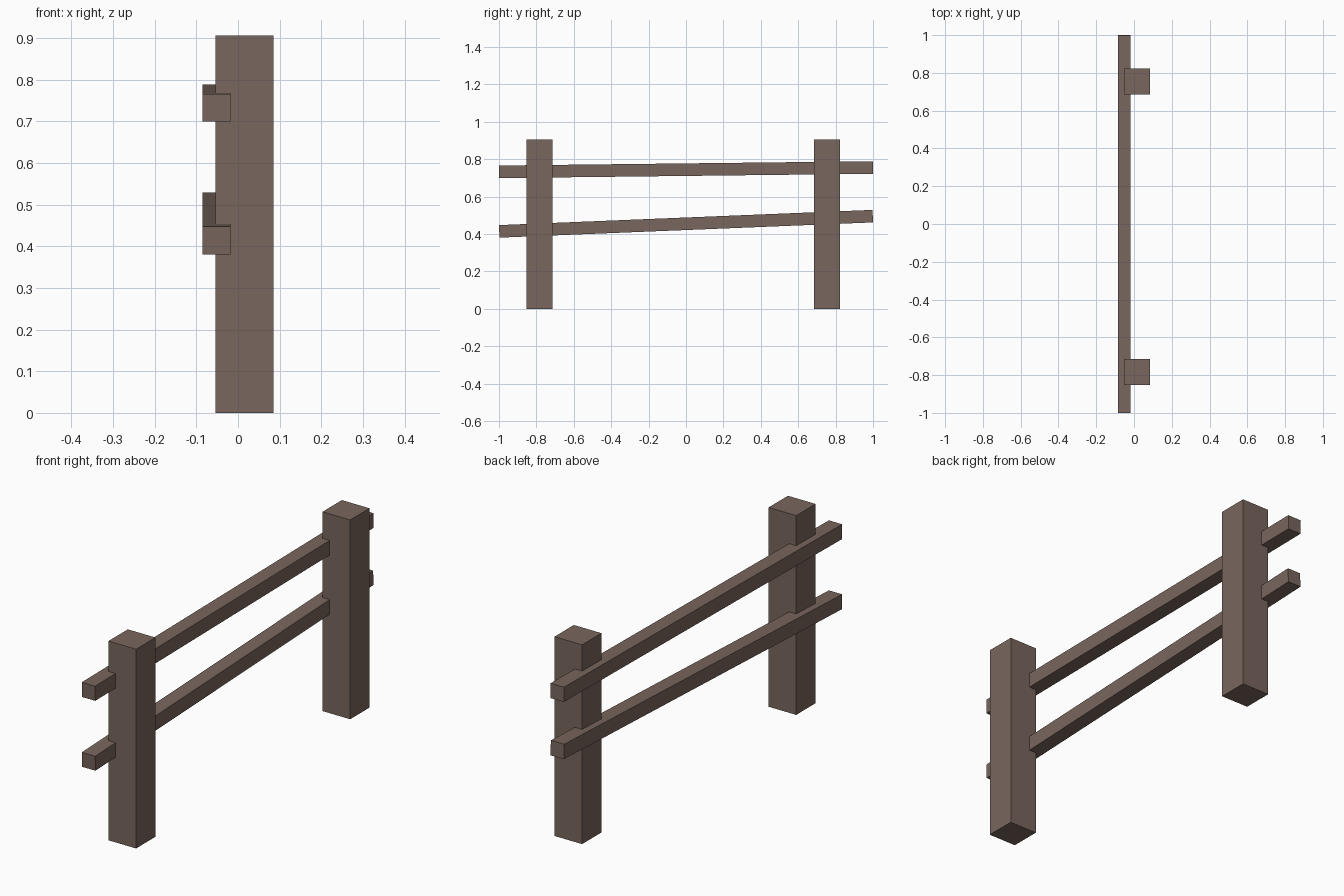
import bpy, math

if "Cube" in bpy.data.objects:
    bpy.data.objects.remove(bpy.data.objects["Cube"])

wood = bpy.data.materials.new("brown_wood")
wood.diffuse_color = (0.19, 0.133, 0.11, 1)
wood.use_nodes = True
wood.node_tree.nodes["Principled BSDF"].inputs["Base Color"].default_value = wood.diffuse_color


def box(name, center, size, tilt=0.0):
    bpy.ops.mesh.primitive_cube_add(size=1, location=center)
    ob = bpy.context.object
    ob.name = name
    ob.scale = size
    ob.rotation_euler.x = tilt
    ob.data.materials.append(wood)


# Upright posts
for name, y in (("front_post", -0.784), ("back_post", 0.754)):
    box(name, (0.0155, y, 0.453), (0.139, 0.139, 0.906))

# Slightly sloping rails, set into the left side of the posts
for name, z_front, z_back in (("upper_rail", 0.7325, 0.7555),
                              ("lower_rail", 0.414, 0.4955)):
    tilt = math.atan2(z_back - z_front, 2)
    length = (2 - 0.067 * math.sin(tilt)) / math.cos(tilt)
    box(name, (-0.052, 0, (z_front + z_back) / 2), (0.067, length, 0.067), tilt)
